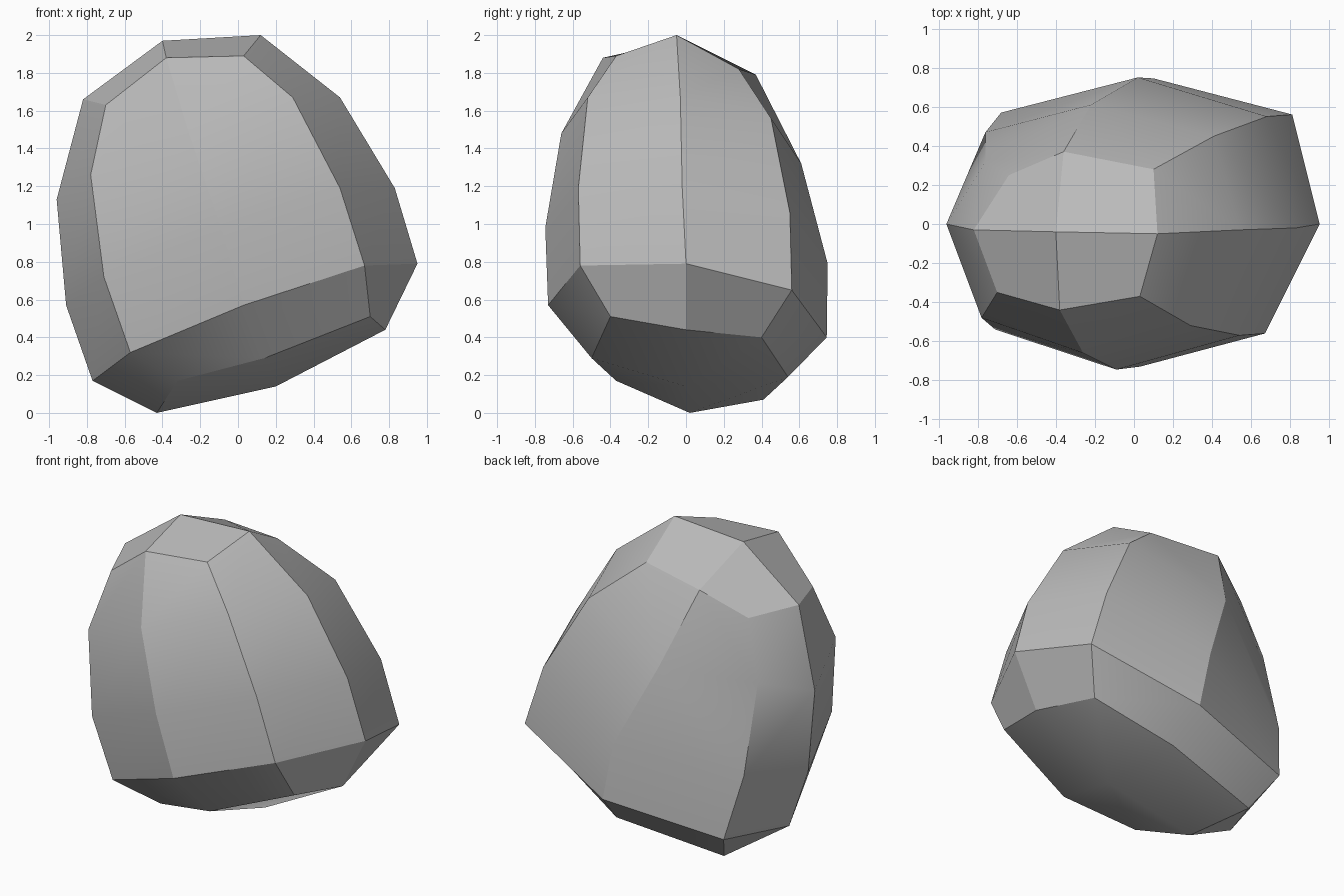
import bpy
import bmesh
import math

# Remove only the default object
default_object = bpy.data.objects.get("Cube")
if default_object is not None:
    bpy.data.objects.remove(default_object, do_unlink=True)


def make_material(name, colour):
    """One flat colour, visible in the viewport and in a render."""
    material = bpy.data.materials.new(name)
    material.use_nodes = True
    material.diffuse_color = colour
    shader = next(node for node in material.node_tree.nodes
                  if node.type == "BSDF_PRINCIPLED")
    shader.inputs["Base Color"].default_value = colour
    shader.inputs["Roughness"].default_value = 0.9
    return material


# Three loops round the boulder, each running underside, side, top, side
front_loop = [(-.32, -.37, .17), (.14, -.5, .29), (.7, -.4, .51),
              (.67, -.56, .78), (.54, -.57, 1.19), (.29, -.52, 1.67),
              (.03, -.37, 1.89), (-.38, -.44, 1.88), (-.7, -.35, 1.63),
              (-.78, -.48, 1.26), (-.71, -.54, .72), (-.57, -.52, .32)]
middle_loop = [(-.43, .02, 0), (.2, 0, .14), (.78, 0, .44),
               (.95, 0, .79), (.83, -.02, 1.19), (.54, -.03, 1.67),
               (.12, -.05, 2), (-.4, -.04, 1.97), (-.82, -.03, 1.66),
               (-.96, 0, 1.13), (-.91, 0, .57), (-.77, 0, .17)]
back_loop = [(-.57, .41, .07), (.14, .54, .19), (.65, .4, .4),
             (.81, .56, .65), (.68, .55, 1.06), (.41, .45, 1.56),
             (.1, .28, 1.82), (-.36, .37, 1.79), (-.64, .25, 1.63),
             (-.76, .32, 1.25), (-.76, .47, .68), (-.68, .57, .27)]

# Spine of each broad cap, from its lower rim to its crown
front_spine = [(.03, -.73, .57), (-.09, -.745, .98), (-.26, -.66, 1.48)]
back_spine = [(.1, .745, .4), (.02, .75, .79), (-.22, .61, 1.32)]


def add_points(mesh, points):
    return [mesh.verts.new(point) for point in points]


def bridge(mesh, first, second):
    """Join two matching closed loops with quads."""
    for i in range(len(first)):
        j = (i + 1) % len(first)
        mesh.faces.new((first[i], first[j], second[j], second[i]))


def cap(mesh, loop, spine):
    """Close a loop with two columns of quads either side of its spine."""
    under_left, under_mid, under_right = loop[:3]
    right_side = loop[3:7]
    left_side = [loop[11], loop[10], loop[9], loop[8]]
    rim, centre, crown = spine
    mesh.faces.new((left_side[0], under_left, under_mid, rim))
    mesh.faces.new((rim, under_mid, under_right, right_side[0]))
    column = [rim, centre, crown, loop[7]]
    for i in range(len(column) - 1):
        mesh.faces.new((left_side[i], column[i],
                        column[i + 1], left_side[i + 1]))
        mesh.faces.new((column[i], right_side[i],
                        right_side[i + 1], column[i + 1]))


# Assemble the closed faceted stone
mesh = bmesh.new()
front = add_points(mesh, front_loop)
middle = add_points(mesh, middle_loop)
back = add_points(mesh, back_loop)
bridge(mesh, front, middle)
bridge(mesh, middle, back)
cap(mesh, front, add_points(mesh, front_spine))
cap(mesh, back, add_points(mesh, back_spine))
bmesh.ops.recalc_face_normals(mesh, faces=mesh.faces[:])

boulder_mesh = bpy.data.meshes.new("boulder")
mesh.to_mesh(boulder_mesh)
mesh.free()
boulder = bpy.data.objects.new("boulder", boulder_mesh)
bpy.context.collection.objects.link(boulder)
boulder_mesh.materials.append(make_material("stone grey", (.5, .5, .5, 1)))

# Soft broad surfaces with crisp ridges
bpy.ops.object.select_all(action="DESELECT")
boulder.select_set(True)
bpy.context.view_layer.objects.active = boulder
bpy.ops.object.shade_smooth_by_angle(angle=math.radians(30))
